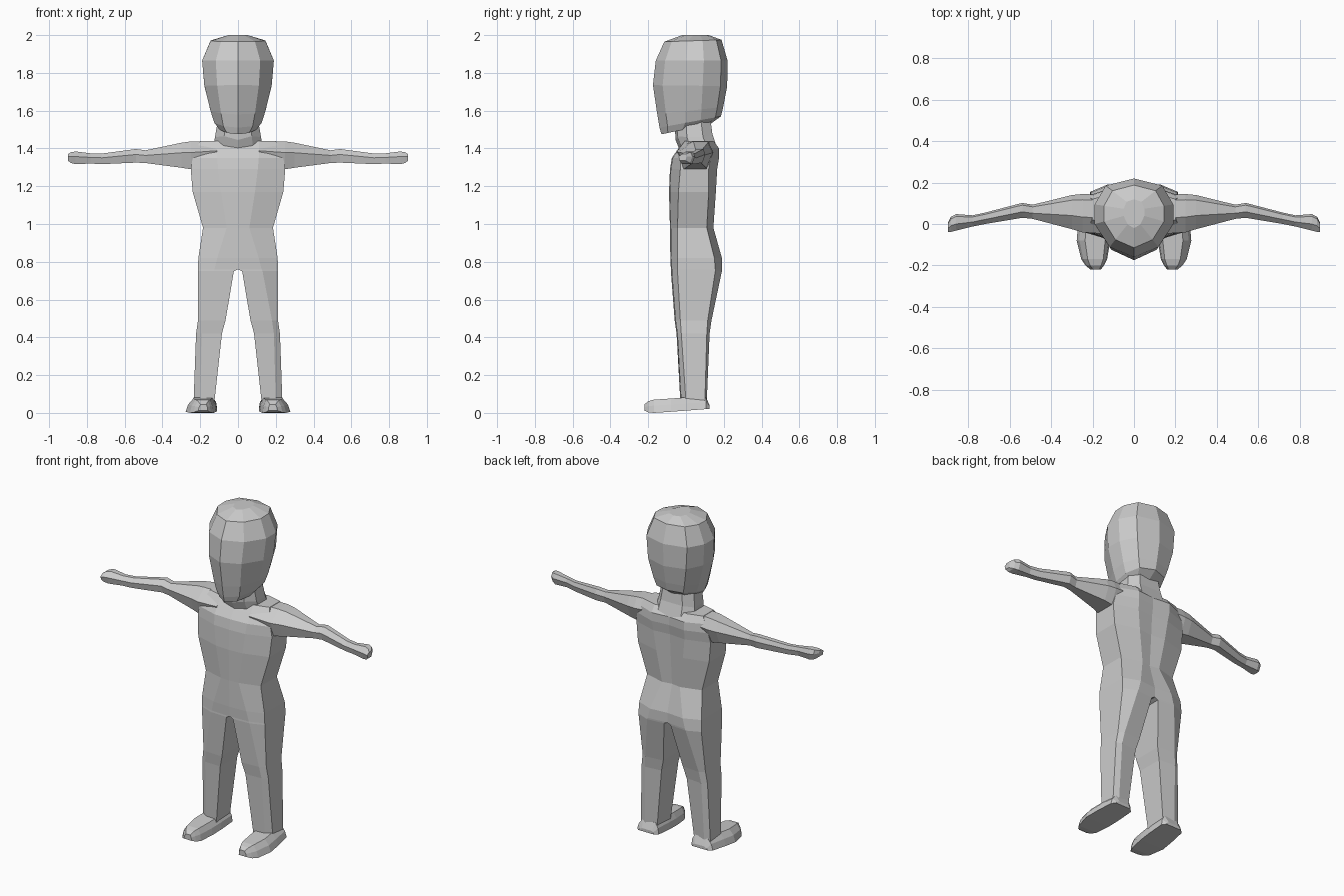
import bpy, bmesh


def loft(name, rings):
    """Closed flat-shaded skin through equal rings, mirrored over x = 0."""
    bm = bmesh.new()
    loops = [[bm.verts.new(p) for p in ring] for ring in rings]
    n = len(loops[0])
    for a, b in zip(loops, loops[1:]):
        for i in range(n):
            j = (i + 1) % n
            bm.faces.new((a[i], a[j], b[j], b[i]))
    bm.faces.new(loops[0])
    bm.faces.new(loops[-1])
    bmesh.ops.recalc_face_normals(bm, faces=bm.faces)
    # open the half along the centre plane
    inner = [f for f in bm.faces if all(abs(v.co.x) < 1e-5 for v in f.verts)]
    bmesh.ops.delete(bm, geom=inner, context='FACES')
    mesh = bpy.data.meshes.new(name)
    bm.to_mesh(mesh)
    bm.free()
    obj = bpy.data.objects.new(name, mesh)
    bpy.context.collection.objects.link(obj)
    mod = obj.modifiers.new("mirror", 'MIRROR')
    mod.use_clip = True
    mod.merge_threshold = 0.0005
    return obj


def body_ring(z, xi, xm, xo, yf, sf, sb, yb):
    return [(xi, yf, z), (xm, yf + 0.005, z), (xo, sf, z),
            (xo, sb, z), (xm, yb, z), (xi, yb - 0.01, z)]


# legs and torso: z, inner x, middle x, outer x, front, side front, side back, back
body = [
    (0.06, 0.125, 0.20, 0.235, -0.03, 0.00, 0.10, 0.11),
    (0.42, 0.085, 0.19, 0.222, -0.05, -0.025, 0.11, 0.125),
    (0.49, 0.066, 0.18, 0.212, -0.06, -0.03, 0.115, 0.135),
    (0.75, 0.022, 0.13, 0.212, -0.08, -0.045, 0.155, 0.19),
    (0.76, 0.00, 0.125, 0.212, -0.08, -0.045, 0.155, 0.19),
    (0.82, 0.00, 0.11, 0.21, -0.083, -0.045, 0.15, 0.19),
    (0.98, 0.00, 0.06, 0.185, -0.085, -0.045, 0.11, 0.145),
    (1.17, 0.00, 0.09, 0.24, -0.09, -0.04, 0.12, 0.158),
    (1.29, 0.00, 0.105, 0.25, -0.085, -0.03, 0.12, 0.165),
    (1.35, 0.00, 0.11, 0.24, -0.075, -0.03, 0.13, 0.175),
    (1.40, 0.00, 0.11, 0.22, -0.04, -0.01, 0.13, 0.175),
    (1.44, 0.00, 0.11, 0.20, -0.01, 0.02, 0.12, 0.145),
]
loft("body_and_legs", [body_ring(*r) for r in body])


def arm_ring(x, yf, yb, zb, zt):
    d, h = yb - yf, zt - zb
    return [(x, yf, zb + 0.6 * h), (x, yf + 0.4 * d, zt), (x, yb - 0.15 * d, zt),
            (x, yb, zb + 0.6 * h), (x, yb - 0.2 * d, zb), (x, yf + 0.15 * d, zb)]


# arms with hands: x, front, back, bottom, top
arms = [
    (0.11, -0.05, 0.14, 1.31, 1.44),
    (0.25, -0.04, 0.145, 1.29, 1.437),
    (0.30, -0.025, 0.14, 1.298, 1.43),
    (0.49, 0.025, 0.093, 1.323, 1.39),
    (0.54, 0.03, 0.102, 1.325, 1.397),
    (0.72, 0.0, 0.055, 1.317, 1.373),
    (0.78, -0.012, 0.042, 1.32, 1.374),
    (0.86, -0.032, 0.048, 1.317, 1.384),
    (0.885, -0.038, 0.035, 1.323, 1.38),
    (0.90, -0.04, 0.005, 1.335, 1.37),
]
loft("arms", [arm_ring(*r) for r in arms])


def foot_ring(y, x0, x1, z0, z1):
    w, h = x1 - x0, z1 - z0
    return [(x0, y, z0), (x1, y, z0), (x1 - 0.08 * w, y, z0 + 0.55 * h),
            (x1 - 0.25 * w, y, z1), (x0 + 0.15 * w, y, z1), (x0 + 0.04 * w, y, z0 + 0.55 * h)]


# feet: y, inner x, outer x, bottom, top
feet = [
    (0.125, 0.13, 0.235, 0.022, 0.04),
    (0.105, 0.11, 0.255, 0.02, 0.085),
    (0.0, 0.11, 0.27, 0.012, 0.082),
    (-0.08, 0.115, 0.277, 0.006, 0.076),
    (-0.17, 0.13, 0.255, 0.0, 0.07),
    (-0.20, 0.145, 0.235, 0.003, 0.062),
    (-0.22, 0.16, 0.21, 0.012, 0.045),
]
loft("feet", [foot_ring(*r) for r in feet])


def neck_ring(w, yf, yb, zf, zb):
    mid = (zf + zb) / 2
    return [(0, yf, zf), (0.6 * w, yf + 0.01, zf + 0.02), (w, yf + 0.06, mid),
            (w, yb - 0.05, mid), (0.6 * w, yb, zb), (0, yb, zb)]


# neck
loft("neck", [neck_ring(0.13, -0.035, 0.165, 1.395, 1.40),
              neck_ring(0.122, -0.055, 0.14, 1.445, 1.475),
              neck_ring(0.108, -0.06, 0.13, 1.53, 1.55)])


# head cross-section as fractions of half width and of depth
HEAD = [(0, 0), (0.62, 0.13), (1, 0.42), (1, 0.67), (0.72, 0.91), (0, 1)]


def head_ring(w, yf, yb, zf, zb):
    return [(u * w, yf + t * (yb - yf), zf + t * (zb - zf)) for u, t in HEAD]


# head: half width, front, back, front height, back height
head = [
    (0.095, -0.13, 0.13, 1.475, 1.53),
    (0.125, -0.14, 0.185, 1.51, 1.57),
    (0.145, -0.152, 0.197, 1.58, 1.62),
    (0.178, -0.175, 0.218, 1.735, 1.73),
    (0.19, -0.16, 0.22, 1.865, 1.865),
    (0.145, -0.115, 0.188, 1.965, 1.975),
    (0.05, -0.02, 0.12, 2.0, 2.0),
]
loft("head", [head_ring(*r) for r in head])
